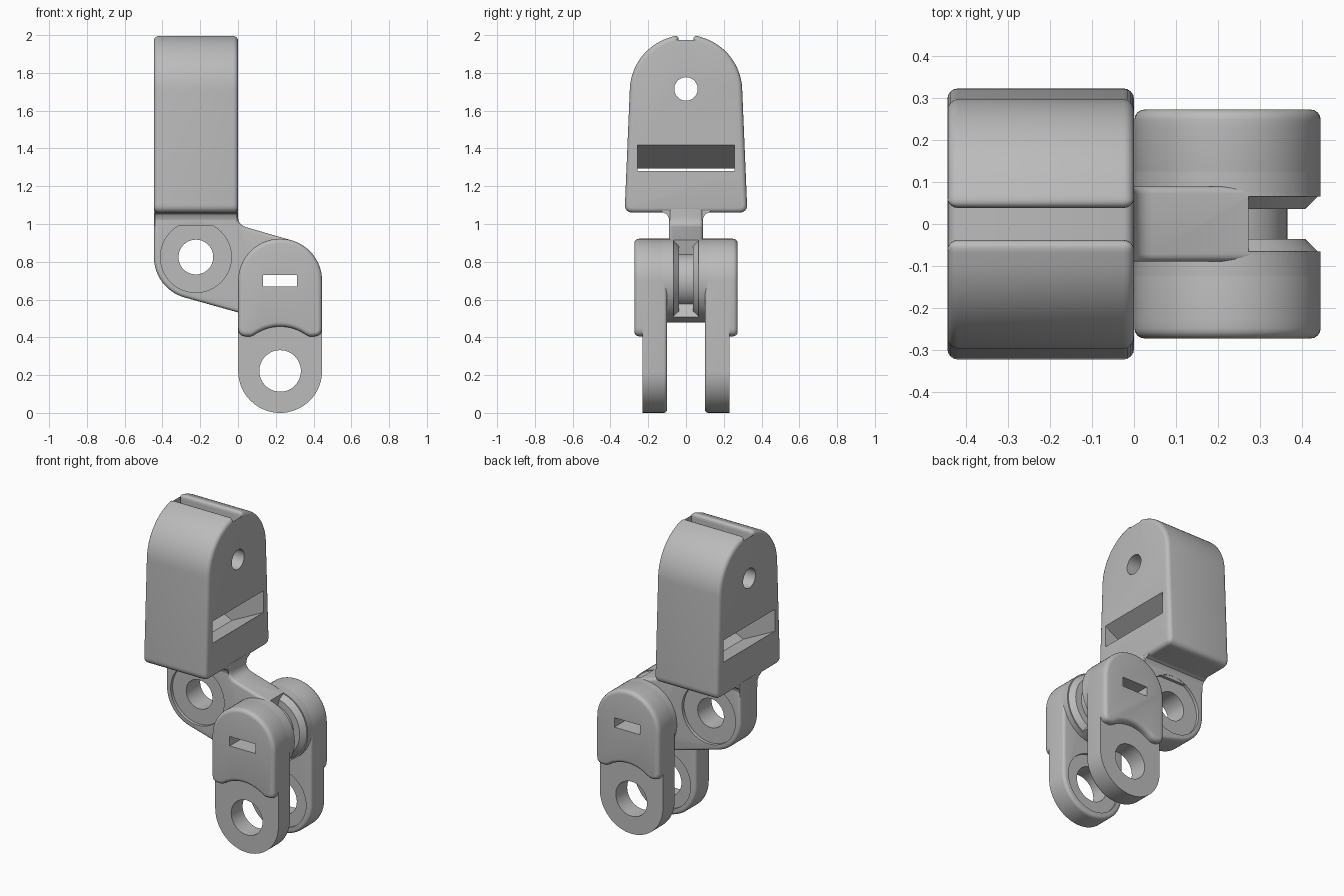
import bpy, bmesh
from math import sin, cos, radians
from mathutils import Vector

if "Cube" in bpy.data.objects:
    bpy.data.objects.remove(bpy.data.objects["Cube"])

grey = bpy.data.materials.new("plain grey")
grey.use_nodes = True
grey.diffuse_color = (0.5, 0.5, 0.5, 1)
grey.node_tree.nodes["Principled BSDF"].inputs["Base Color"].default_value = grey.diffuse_color


def arc(cu, cv, r, a0, a1, n=24):
    angles = [radians(a0 + (a1 - a0) * i / n) for i in range(n + 1)]
    return [(cu + r * cos(a), cv + r * sin(a)) for a in angles]


def rounded(points, n=6):
    """Round each corner that has a third value, its trim length."""
    out = []
    for i, p in enumerate(points):
        c = Vector(p[:2])
        if len(p) < 3:
            out.append(c)
            continue
        a = Vector(points[i - 1][:2])
        b = Vector(points[(i + 1) % len(points)][:2])
        a = c + (a - c).normalized() * p[2]
        b = c + (b - c).normalized() * p[2]
        for k in range(n + 1):
            t = k / n
            out.append(a * (1 - t) ** 2 + c * 2 * t * (1 - t) + b * t * t)
    return out


def loft(name, rings, bevels=(0, 0)):
    """Closed solid through rings of points, with optional rounded end caps."""
    bm = bmesh.new()
    loops = [[bm.verts.new(p) for p in ring] for ring in rings]
    n = len(loops[0])
    for a, b in zip(loops, loops[1:]):
        for i in range(n):
            j = (i + 1) % n
            bm.faces.new((a[i], a[j], b[j], b[i]))
    caps = [bm.faces.new(loops[0]), bm.faces.new(loops[-1])]
    bmesh.ops.recalc_face_normals(bm, faces=bm.faces)
    edge_sets = [list(f.edges) for f in caps]
    for edges, width in zip(edge_sets, bevels):
        if width:
            bmesh.ops.bevel(bm, geom=edges, offset=width, segments=4, profile=0.5,
                            affect='EDGES', clamp_overlap=False)
    mesh = bpy.data.meshes.new(name)
    bm.to_mesh(mesh)
    bm.free()
    mesh.materials.append(grey)
    obj = bpy.data.objects.new(name, mesh)
    bpy.context.collection.objects.link(obj)
    return obj


def prism(name, axis, profile, t0, t1, bevels=(0, 0)):
    place = (lambda u, v, t: (t, u, v)) if axis == 'x' else (lambda u, v, t: (u, t, v))
    return loft(name, [[place(u, v, t) for u, v in profile] for t in (t0, t1)], bevels)


def cylinder(axis, u, v, r, t0, t1):
    return prism("cutter", axis, arc(u, v, r, 0, 352.5, 47), t0, t1)


def finish(obj, cutters=()):
    """Cut the part, then smooth its rounded faces."""
    bpy.ops.object.select_all(action='DESELECT')
    bpy.context.view_layer.objects.active = obj
    obj.select_set(True)
    for cutter in cutters:
        cutter.hide_render = True
        mod = obj.modifiers.new("cut", 'BOOLEAN')
        mod.operation, mod.solver, mod.object = 'DIFFERENCE', 'EXACT', cutter
        bpy.ops.object.modifier_apply(modifier=mod.name)
        bpy.data.objects.remove(cutter)
    bpy.ops.object.shade_smooth_by_angle(angle=radians(30))


# Main dimensions: housing width and the two pivots
L, W = -0.445, 0.222
PX, PZ = L + W, 0.825
CX, CZ, R, LOW = 0.223, 0.70, 0.222, 0.222


def strap_slot():
    box = [(CX - .09, .67), (CX + .09, .67), (CX + .09, .73), (CX - .09, .73)]
    return prism("cutter", 'y', box, -0.5, 0.5)


def cord_groove():
    half = [(.143, .036), (.185, .036), (.215, .065), (.34, .065)]
    section = half + [(r, -y) for r, y in reversed(half)]
    angles = [radians(-60 + 137 * i / 30) for i in range(31)]
    return loft("cutter", [[(CX + r * cos(a), y, CZ + r * sin(a)) for r, y in section]
                           for a in angles])


# Upper housing: tapered block with a domed, slotted top
half = [(.325, 1.06, .045)] + arc(0, 1.702, .298, 0, 75, 18) + [(.038, 2.004, .033), (.038, 1.89)]
housing = prism("upper_housing", 'x', rounded(half + [(-p[0], *p[1:]) for p in reversed(half)]),
                L, 0, (.025, .025))
mid = L / 2
channel = [(.02, 1.29), (mid, 1.17), (L - .02, 1.29), (L - .02, 1.43), (mid, 1.295), (.02, 1.43)]
finish(housing, [cylinder('x', 0, 1.715, .062, -1, 1),
                 prism("cutter", 'y', channel, -.257, .257)])

# Flared neck under the housing
side = [(.14, 1.09), (.125, 1.062), (.103, 1.053), (.092, 1.035), (.088, 1.01), (.088, .99)]
finish(prism("neck", 'x', side + [(-y, z) for y, z in reversed(side)], L + .005, -.005))

# Offset arm joining the pivot to the fork
outline = [(L, 1.08)] + arc(PX, PZ, W, 180, 255) + arc(CX, CZ, R, 255, 435, 40)
outline += rounded([(.06, .978), (0, .995, .045), (0, 1.08)])[1:]
arm = prism("offset_arm", 'y', outline, -.09, .09, (.018, .018))
finish(arm, [cylinder('y', PX, PZ, .092, -1, 1),
             cylinder('y', PX, PZ, .188, -.2, -.07),
             cylinder('y', PX, PZ, .188, .07, .2),
             strap_slot(), cord_groove()])

# Hub between the fork legs, grooved for a cord
hub = prism("fork_hub", 'y', arc(CX, CZ, R, 0, 355, 71), -.125, .125)
finish(hub, [strap_slot(), cord_groove()])

# Fork legs with a thicker cheek over the top half
stadium = arc(CX, CZ, R, 0, 180, 36) + arc(CX, LOW, R, 180, 360, 36)
wave = arc(CX, LOW, .235, 125, 55, 16)
cheek_outline = rounded([(CX + R, .405, .045)] + arc(CX, CZ, R, 0, 180, 36)
                        + [(CX - R, .405, .045), (CX - .155, .405)] + wave + [(CX + .155, .405)])
for label, s in (("left", 1), ("right", -1)):
    leg = prism(label + "_fork_leg", 'y', stadium, s * .10, s * .23, (.018, 0))
    finish(leg, [cylinder('y', CX, LOW, .11, -1, 1),
                 cylinder('y', CX, LOW, .185, 0, s * .115), strap_slot()])
    cheek = prism(label + "_fork_cheek", 'y', cheek_outline, s * .23, s * .273, (0, .024))
    finish(cheek, [strap_slot()])
